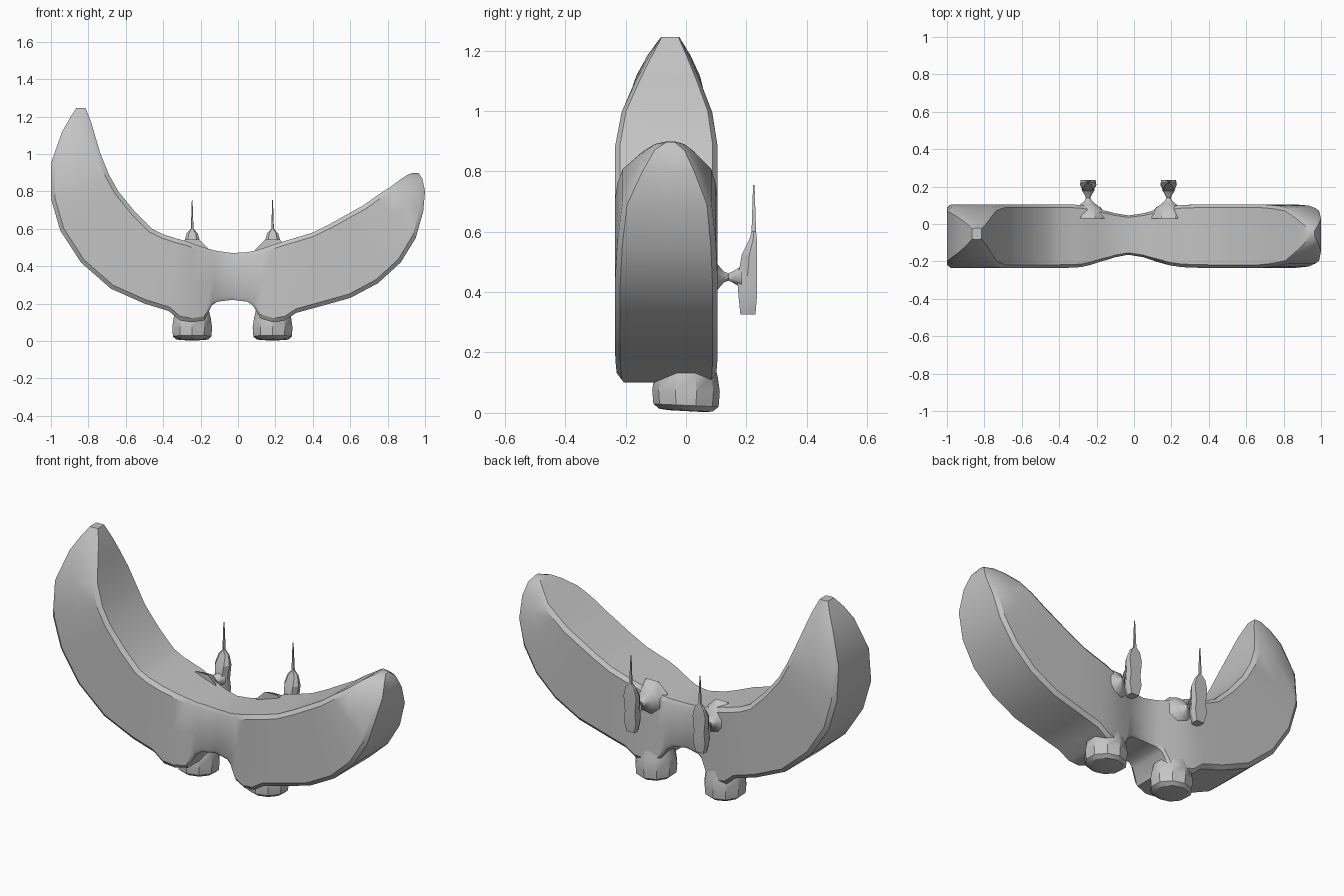
import bpy, bmesh, math
from mathutils import Vector

if "Cube" in bpy.data.objects:
    bpy.data.objects.remove(bpy.data.objects["Cube"])

grey = bpy.data.materials.new("plain_grey")
grey.diffuse_color = (0.55, 0.55, 0.55, 1)
grey.use_nodes = True
grey.node_tree.nodes["Principled BSDF"].inputs["Base Color"].default_value = grey.diffuse_color


def loft(name, rings, angle):
    """Skin a list of equal-length point rings and close both ends."""
    bm = bmesh.new()
    rows = [[bm.verts.new(p) for p in ring] for ring in rings]
    n = len(rows[0])
    for a, b in zip(rows, rows[1:]):
        for i in range(n):
            j = (i + 1) % n
            bm.faces.new((a[i], a[j], b[j], b[i]))
    bm.faces.new(rows[0])
    bm.faces.new(rows[-1][::-1])
    bmesh.ops.recalc_face_normals(bm, faces=bm.faces[:])
    me = bpy.data.meshes.new(name)
    bm.to_mesh(me)
    bm.free()
    me.materials.append(grey)
    ob = bpy.data.objects.new(name, me)
    bpy.context.collection.objects.link(ob)
    bpy.ops.object.select_all(action='DESELECT')
    ob.select_set(True)
    bpy.context.view_layer.objects.active = ob
    bpy.ops.object.shade_smooth_by_angle(angle=math.radians(angle))
    return ob


# crescent body: outer x, z and inner x, z along the curve
stations = [
    (-.865, 1.245, -.815, 1.245), (-.90, 1.19, -.785, 1.17), (-.94, 1.12, -.765, 1.10),
    (-1, .95, -.735, 1.0), (-1, .76, -.69, .89), (-.95, .59, -.64, .80),
    (-.84, .42, -.55, .69), (-.68, .28, -.46, .60), (-.50, .20, -.40, .57),
    (-.37, .16, -.32, .545), (-.31, .11, -.28, .535), (-.25, .10, -.24, .52),
    (-.18, .11, -.18, .50), (-.14, .19, -.13, .485), (-.11, .21, -.10, .48),
    (-.03, .22, -.03, .47), (.05, .21, .05, .475), (.08, .19, .08, .48),
    (.12, .12, .13, .495), (.19, .10, .19, .515), (.25, .11, .25, .535),
    (.31, .15, .32, .555), (.42, .18, .40, .58), (.60, .23, .50, .63),
    (.75, .31, .58, .675), (.87, .42, .67, .725), (.95, .55, .74, .775),
    (.99, .69, .81, .82), (1, .80, .87, .865), (.985, .87, .91, .89),
    (.965, .897, .935, .899)]
left_tip = [.03, .07, .105, .15]
right_tip = [.015, .055, .095, .147, .163]
rings = []
for k, (ox, oz, ix, iz) in enumerate(stations):
    # half depth: pinched at the waist, tapered at both tips
    w = .17 - .065 * math.exp(-(ox + .03) ** 2 / .03)
    r = len(stations) - 1 - k
    if k < len(left_tip):
        w = left_tip[k]
    elif r < len(right_tip):
        w = right_tip[r]
    mid = -.065 + .015 * (1 - w / .17)
    o, i = Vector((ox, 0, oz)), Vector((ix, 0, iz))
    d = i - o
    c = min(.022 / d.length, .25)
    e = w * .9
    profile = [(0, -e), (c, -w), (.5, -w), (1 - c, -w), (1, -e), (1, 0),
               (1, e), (1 - c, w), (.5, w), (c, w), (0, e), (0, 0)]
    rings.append([o + d * t + Vector((0, mid + y, 0)) for t, y in profile])
loft("crescent_body", rings, 30)


def circle(n, r, fn):
    return [fn(r * math.cos(a), r * math.sin(a))
            for a in (math.tau * (i + .5) / n for i in range(n))]


for side, cx in (("left", -.245), ("right", .185)):
    # stubby foot with a slightly tilted sole
    foot = []
    for z, r in ((0, .055), (.003, .088), (.02, .108), (.07, .112), (.12, .105), (.2, .085)):
        tilt = .06 * max(0, 1 - z / .12)
        foot.append(circle(10, r, lambda u, v: (
            cx + u, v, z + tilt * (.11 - v) * .9)))
    loft(side + "_foot", foot, 35)

    # pinched stalk on the back
    stalk = [circle(8, r, lambda u, v: (cx + u, y, .45 + v))
             for y, r in ((.03, .10), (.085, .075), (.105, .045), (.125, .02),
                          (.14, .013), (.155, .02), (.185, .04))]
    loft(side + "_stalk", stalk, 40)

    # upright blade ending in a thin spike: height, half width, front y, back y
    blade = []
    for z, h, y0, y1 in ((.325, .026, .18, .23), (.385, .042, .174, .235),
                         (.44, .034, .17, .235), (.525, .044, .185, .235),
                         (.575, .03, .21, .235), (.60, .007, .217, .232),
                         (.755, .002, .222, .227)):
        m = (y0 + y1) / 2
        blade.append([(cx - h, m, z), (cx - h * .6, y0, z), (cx + h * .6, y0, z),
                      (cx + h, m, z), (cx + h * .9, y1, z), (cx - h * .9, y1, z)])
    loft(side + "_blade", blade, 25)
